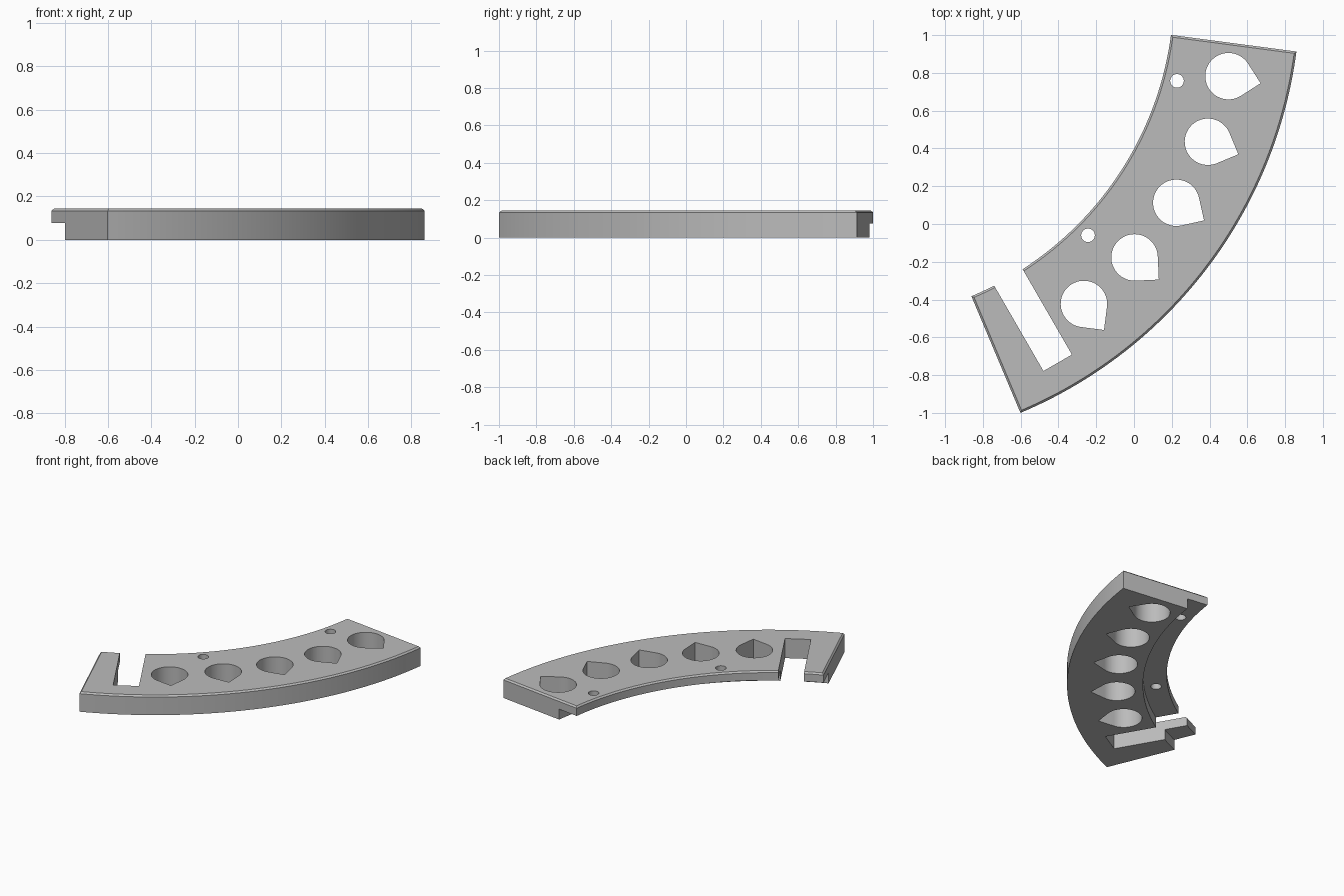
import bpy, bmesh
from math import cos, sin, radians, pi, sqrt
from mathutils import Matrix, Vector

if "Cube" in bpy.data.objects:
    bpy.data.objects.remove(bpy.data.objects["Cube"])

CENTRE = Vector((-1.539, 1.231, 0))     # centre of the arc
R_IN, R_STEP, R_OUT = 1.75, 1.91, 2.42
TOP, STEP_Z, CHAMFER = 0.145, 0.077, 0.011
START, END = radians(-67.2), radians(-7.55)

grey = bpy.data.materials.new("grey")
grey.use_nodes = True
grey.diffuse_color = (0.5, 0.5, 0.5, 1)
grey.node_tree.nodes["Principled BSDF"].inputs["Base Color"].default_value = (0.5, 0.5, 0.5, 1)


def make_object(name, bm):
    bmesh.ops.recalc_face_normals(bm, faces=bm.faces)
    mesh = bpy.data.meshes.new(name)
    bm.to_mesh(mesh)
    bm.free()
    mesh.materials.append(grey)
    obj = bpy.data.objects.new(name, mesh)
    bpy.context.collection.objects.link(obj)
    return obj


def add_prism(bm, outline, radius, degrees):
    """Upright prism; outline x points outward from the arc centre."""
    turn = Matrix.Rotation(radians(degrees), 4, 'Z')
    place = Matrix.Translation(CENTRE) @ turn @ Matrix.Translation((radius, 0, -0.1))
    face = bm.faces.new([bm.verts.new(place @ Vector((x, y, 0))) for x, y in outline])
    out = bmesh.ops.extrude_face_region(bm, geom=[face])
    verts = [v for v in out["geom"] if isinstance(v, bmesh.types.BMVert)]
    bmesh.ops.translate(bm, verts=verts, vec=(0, 0, 0.4))


def arc(radius, start, end, steps):
    angles = [radians(start + (end - start) * i / steps) for i in range(steps + 1)]
    return [(radius * cos(a), radius * sin(a)) for a in angles]


# Curved body: stepped section swept along the arc
bm = bmesh.new()
section = [(R_STEP, 0), (R_OUT, 0), (R_OUT, TOP), (R_IN, TOP), (R_IN, STEP_Z), (R_STEP, STEP_Z)]
turn = Matrix.Rotation(START, 4, 'Z')
first = bm.faces.new([bm.verts.new(CENTRE + turn @ Vector((r, 0, z))) for r, z in section])
bmesh.ops.spin(bm, geom=[first] + first.edges[:] + first.verts[:], cent=CENTRE,
               axis=(0, 0, 1), angle=END - START, steps=64, use_duplicate=False)
# The starting section must remain as the end cap
if not any(len(f.verts) == 6 and f.calc_center_median().x < -0.5 for f in bm.faces):
    open_edges = [e for e in bm.edges if e.is_boundary]
    bmesh.ops.contextual_create(bm, geom=open_edges)
bmesh.ops.recalc_face_normals(bm, faces=bm.faces)

# Chamfer around the top rim
rim = [e for e in bm.edges
       if all(v.co.z > TOP - 0.001 for v in e.verts)
       and sorted(f.normal.z > 0.9 for f in e.link_faces) == [False, True]]
bmesh.ops.bevel(bm, geom=rim, offset=CHAMFER, offset_type='OFFSET', segments=1,
                profile=0.5, affect='EDGES')
body = make_object("curved_rack", bm)

# Cutters: teardrop openings, screw holes and the slot
bm = bmesh.new()
teardrop = arc(0.123, 45, 315, 40) + [(0.123 * sqrt(2), 0)]
for i in range(5):
    add_prism(bm, teardrop, 2.088, -12.4 - 10 * i)
for degrees in (-15, -44.9):
    add_prism(bm, arc(0.036, 0, 350, 35), 1.829, degrees)
add_prism(bm, [(-0.7, -0.087), (0, -0.087), (0, 0.087), (-0.7, 0.087)], 2.27, -60)
cutter = make_object("hole_cutter", bm)
cutter.hide_render = True

cut = body.modifiers.new("holes", 'BOOLEAN')
cut.operation = 'DIFFERENCE'
cut.solver = 'EXACT'
cut.object = cutter
bpy.ops.object.select_all(action='DESELECT')
body.select_set(True)
bpy.context.view_layer.objects.active = body
bpy.ops.object.modifier_apply(modifier=cut.name)
bpy.data.objects.remove(cutter)
bpy.ops.object.shade_smooth_by_angle(angle=radians(30))
